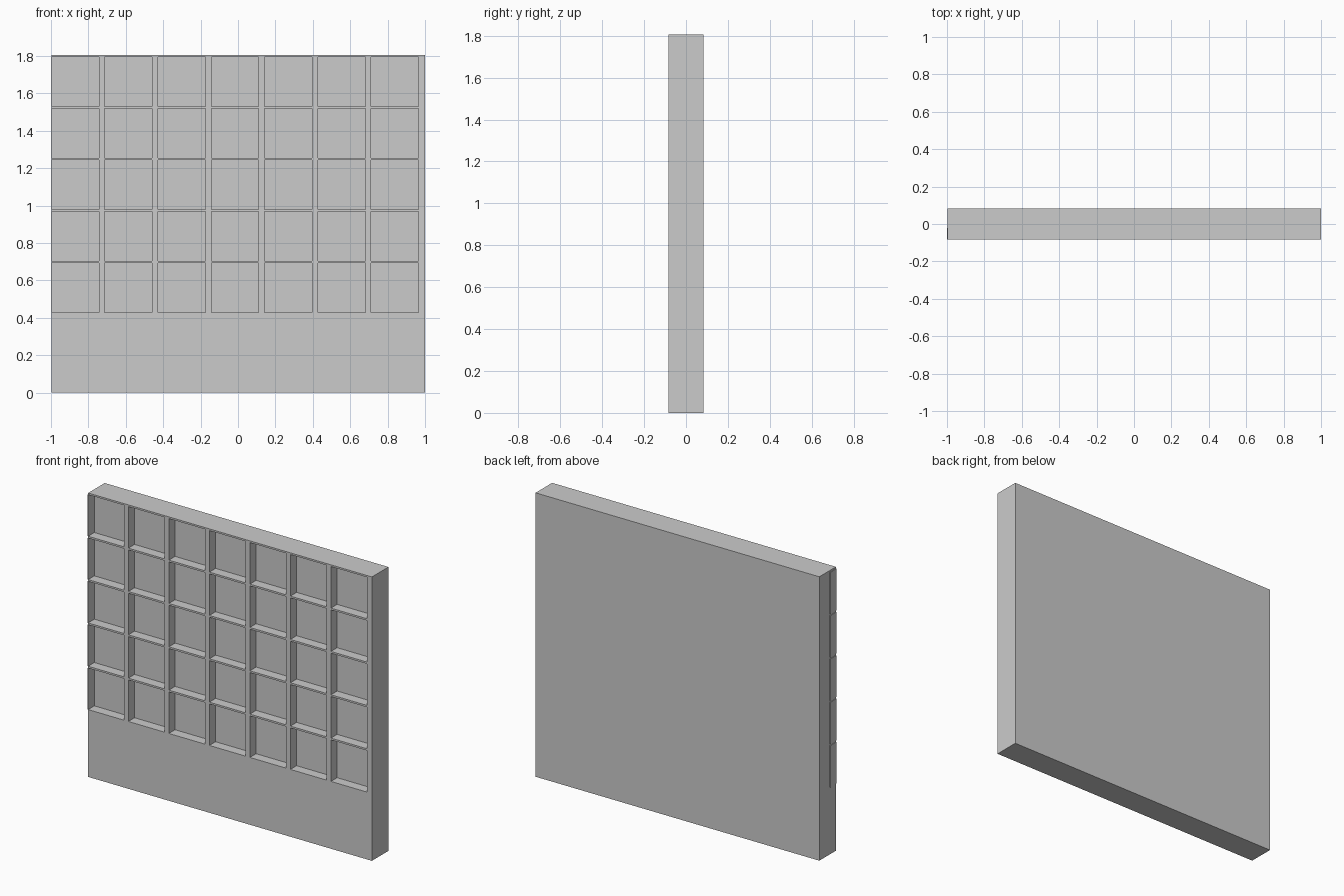
import bpy
import bmesh
from mathutils import Matrix, Vector

if "Cube" in bpy.data.objects:
    bpy.data.objects.remove(bpy.data.objects["Cube"])

FRONT, BACK, HEIGHT = -0.083, 0.083, 1.805
LEFT, RIGHT = -0.996, 1.0
COLS, ROWS = 7, 5
CELL_W, CELL_H, DEPTH = 0.2535, 0.264, 0.062
PITCH_X, PITCH_Z = 0.285, 0.2755
FIRST_X, FIRST_Z = -0.998, 0.428


def add_box(bm, lo, hi):
    lo, hi = Vector(lo), Vector(hi)
    mat = Matrix.Translation((lo + hi) / 2) @ Matrix.Diagonal((*(hi - lo), 1))
    bmesh.ops.create_cube(bm, size=1, matrix=mat)


def make_object(name, boxes):
    bm = bmesh.new()
    for lo, hi in boxes:
        add_box(bm, lo, hi)
    mesh = bpy.data.meshes.new(name)
    bm.to_mesh(mesh)
    bm.free()
    obj = bpy.data.objects.new(name, mesh)
    bpy.context.collection.objects.link(obj)
    return obj


# Solid slab
panel = make_object("panel", [((LEFT, FRONT, 0), (RIGHT, BACK, HEIGHT))])

# Grid of square recesses; the first column breaks through the left side
cells, lips = [], []
for r in range(ROWS):
    z = FIRST_Z + r * PITCH_Z
    lips.append(((-1.0, FRONT, z), (LEFT, FRONT + DEPTH, z + CELL_H)))
    for c in range(COLS):
        x = FIRST_X + c * PITCH_X
        x0 = x if c else LEFT - 0.02
        cells.append(((x0, FRONT - 0.05, z),
                      (x + CELL_W, FRONT + DEPTH, z + CELL_H)))
cutter = make_object("recess_cutter", cells)
cutter.hide_render = True
cutter.hide_viewport = True

cut = panel.modifiers.new("recesses", 'BOOLEAN')
cut.operation = 'DIFFERENCE'
cut.solver = 'EXACT'
cut.object = cutter

# Thin walls that close the left column, slightly proud of the slab
make_object("left_lip", lips)
